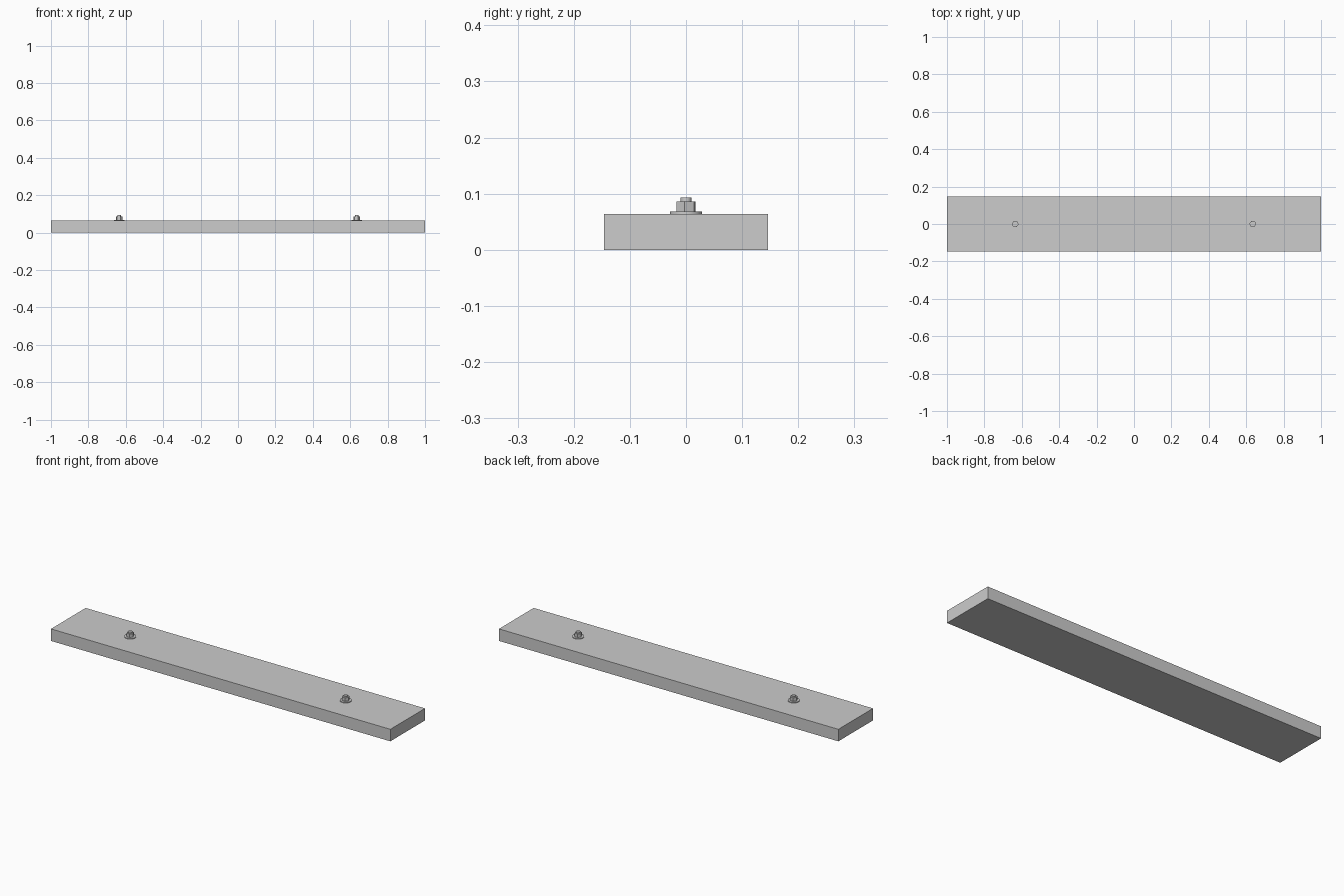
import bpy
import math

cube = bpy.data.objects.get("Cube")
if cube:
    bpy.data.objects.remove(cube, do_unlink=True)

LENGTH, DEPTH, HEIGHT = 2.0, 0.292, 0.064
BOLT_X = 0.635

grey = bpy.data.materials.new("light grey")
grey.use_nodes = True
colour = (0.604, 0.604, 0.604, 1)
grey.diffuse_color = colour
grey.node_tree.nodes["Principled BSDF"].inputs["Base Color"].default_value = colour


def cylinder(name, x, radius, bottom, top, sides, turn=0.0):
    """Upright cylinder or prism with its first corner turned from +x."""
    bpy.ops.mesh.primitive_cylinder_add(
        vertices=sides, radius=radius, depth=top - bottom,
        location=(x, 0, (bottom + top) / 2))
    obj = bpy.context.object
    obj.name = name
    obj.rotation_euler.z = turn
    obj.data.materials.append(grey)
    if sides > 6:
        bpy.ops.object.shade_smooth_by_angle(angle=math.radians(30))
    return obj


# Flat plank
bpy.ops.mesh.primitive_cube_add(size=1, location=(0, 0, HEIGHT / 2))
plank = bpy.context.object
plank.name = "plank"
plank.scale = (LENGTH, DEPTH, HEIGHT)
bpy.ops.object.transform_apply(location=False, rotation=False, scale=True)
plank.data.materials.append(grey)

# Washer, hexagonal nut and stud end at each fixing point
for side, x in (("left", BOLT_X), ("right", -BOLT_X)):
    cylinder(side + "_washer", x, 0.0285, HEIGHT, 0.068, 32)
    # Blender starts the corner ring on +y, so turn it back to near +x
    cylinder(side + "_nut", x, 0.0183, 0.068, 0.086, 6, math.radians(-98))
    cylinder(side + "_stud", x, 0.01, 0.068, 0.093, 24)
